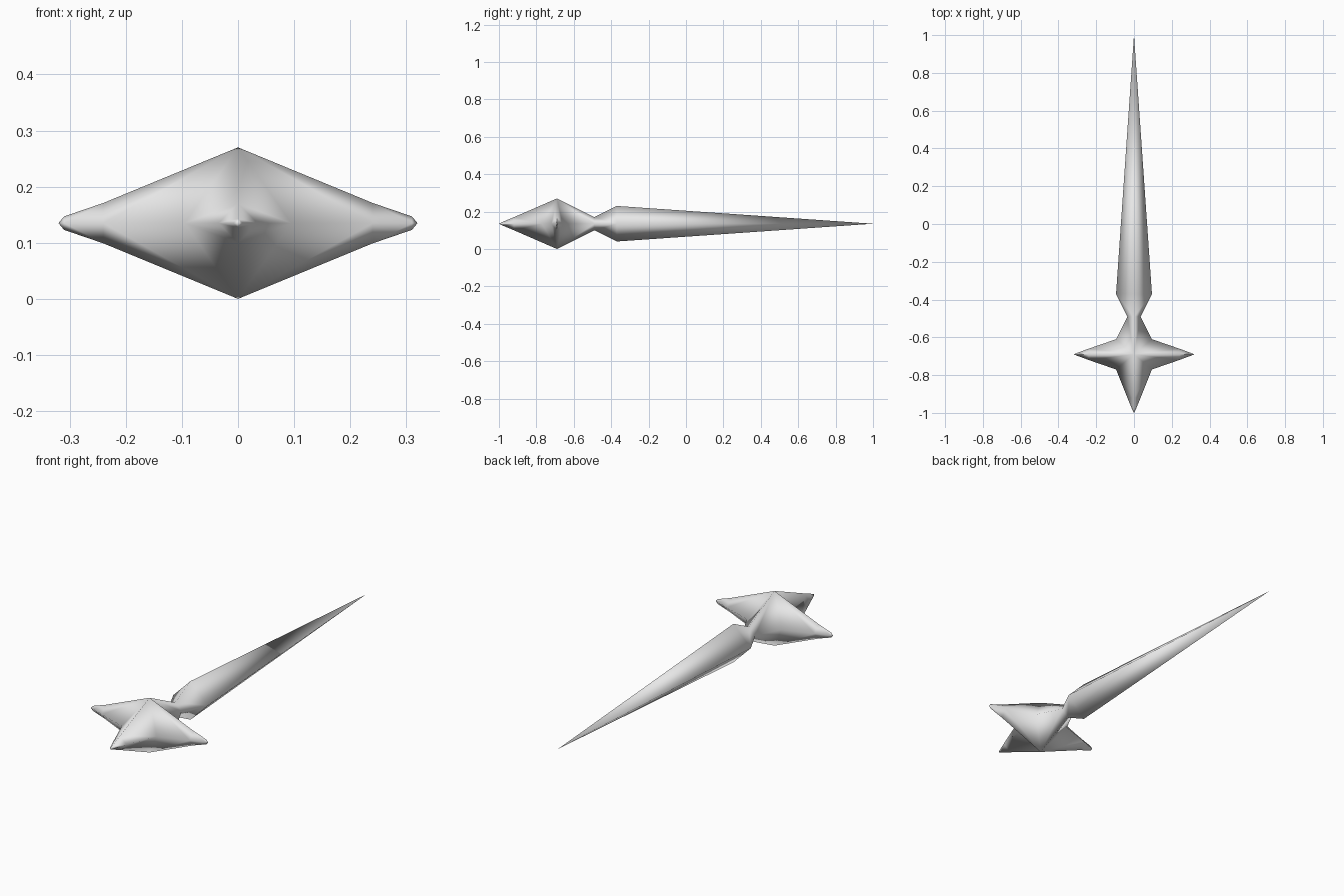
import bpy
import bmesh

cube = bpy.data.objects.get("Cube")
if cube:
    bpy.data.objects.remove(cube, do_unlink=True)

MID_Z = 0.135    # height of the long axis
GUARD_Y = -0.69  # where the cross spikes meet

steel = bpy.data.materials.new("plain_grey")
steel.use_nodes = True
steel.diffuse_color = (0.8, 0.8, 0.8, 1)
steel.node_tree.nodes["Principled BSDF"].inputs["Base Color"].default_value = (0.8, 0.8, 0.8, 1)

bm = bmesh.new()


def point(x, y, z):
    return bm.verts.new((x, y, z))


def diamond(y, half):
    """Top and side corner of a diamond section across the long axis."""
    return point(0, y, half), point(half, y, 0)


# Upper left quarter of the guard: apex and the two valleys beside the spike
apex = point(0, GUARD_Y, 0.135)
valleys = [point(0.095, GUARD_Y + s * 0.08, 0) for s in (-1, 1)]

# Pommel spike towards the front
pommel_tip = point(0, -1, 0)
near_tip = diamond(-0.985, 0.008)
middle = diamond(-0.92, 0.035)
bm.faces.new((pommel_tip, near_tip[1], near_tip[0]))
bm.faces.new((near_tip[0], near_tip[1], middle[1], middle[0]))
bm.faces.new((middle[0], middle[1], valleys[0], apex))

# Cross spike, with a slightly blunt end
spike_tip = point(0.32, GUARD_Y, 0)
ridge = [point(0.24, GUARD_Y, 0.036), point(0.31, GUARD_Y, 0.012)]
for s, valley in zip((-1, 1), valleys):
    rim = [point(0.24, GUARD_Y + s * 0.03, 0), point(0.31, GUARD_Y + s * 0.004, 0)]
    bm.faces.new((apex, valley, rim[0], ridge[0]))
    bm.faces.new((ridge[0], rim[0], rim[1], ridge[1]))
    bm.faces.new((ridge[1], rim[1], spike_tip))

# Narrow neck, then the long tapering blade
neck = diamond(-0.49, 0.035)
shoulder = diamond(-0.37, 0.095)
blade_tip = point(0, 1, 0)
bm.faces.new((apex, valleys[1], neck[1], neck[0]))
bm.faces.new((neck[0], neck[1], shoulder[1], shoulder[0]))
bm.faces.new((shoulder[0], shoulder[1], blade_tip))

# Reflect the quarter sideways and downwards into the closed body
for axis in (0, 2):
    copy = bmesh.ops.duplicate(bm, geom=bm.verts[:] + bm.edges[:] + bm.faces[:])
    for v in (g for g in copy["geom"] if isinstance(g, bmesh.types.BMVert)):
        v.co[axis] *= -1
    bmesh.ops.remove_doubles(bm, verts=bm.verts[:], dist=0.0005)
bmesh.ops.recalc_face_normals(bm, faces=bm.faces[:])
for face in bm.faces:
    face.smooth = True

mesh = bpy.data.meshes.new("star_dagger")
bm.to_mesh(mesh)
bm.free()
mesh.materials.append(steel)
dagger = bpy.data.objects.new("star_dagger", mesh)
dagger.location.z = MID_Z
bpy.context.collection.objects.link(dagger)
